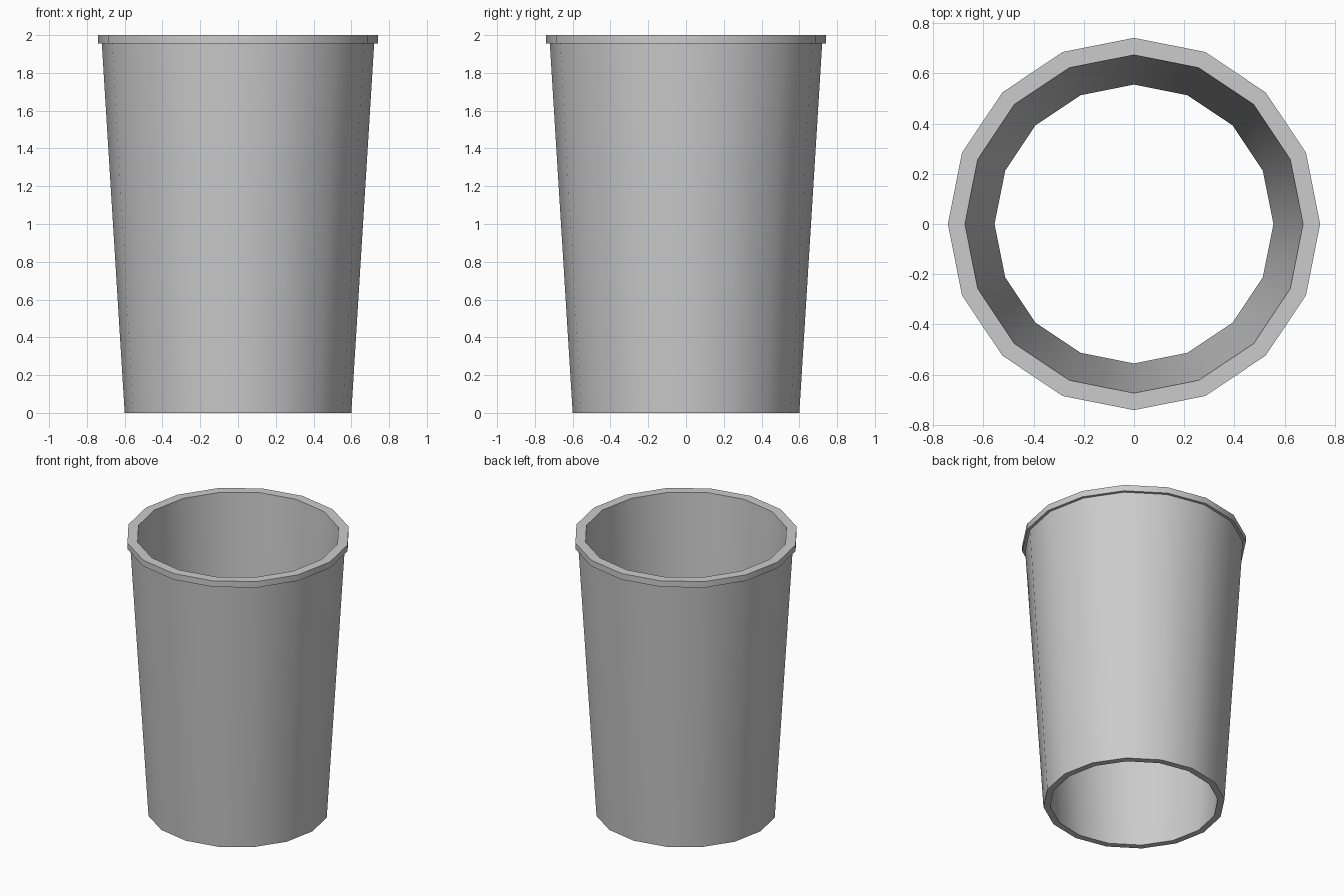
import bpy, bmesh
from math import cos, sin, pi, radians

if "Cube" in bpy.data.objects:
    bpy.data.objects.remove(bpy.data.objects["Cube"])

SIDES = 16
# Closed wall cross-section (radius, height): inner wall, rim, underside of rim, outer wall
PROFILE = [(0.555, 0), (0.673, 2), (0.741, 2), (0.741, 1.956), (0.721, 1.956), (0.6, 0)]

# Open-ended tapered cup, revolved from the profile
bm = bmesh.new()
rings = [[bm.verts.new((r * cos(2 * pi * i / SIDES), r * sin(2 * pi * i / SIDES), z))
          for i in range(SIDES)] for r, z in PROFILE]
for k, ring in enumerate(rings):
    nxt = rings[(k + 1) % len(rings)]
    for i in range(SIDES):
        j = (i + 1) % SIDES
        bm.faces.new((ring[i], ring[j], nxt[j], nxt[i]))
bmesh.ops.recalc_face_normals(bm, faces=bm.faces[:])
mesh = bpy.data.meshes.new("cup_wall")
bm.to_mesh(mesh)
bm.free()
cup = bpy.data.objects.new("cup_wall", mesh)
bpy.context.collection.objects.link(cup)

# Smooth sides, crisp rim edges
bpy.context.view_layer.objects.active = cup
cup.select_set(True)
bpy.ops.object.shade_smooth_by_angle(angle=radians(30))
